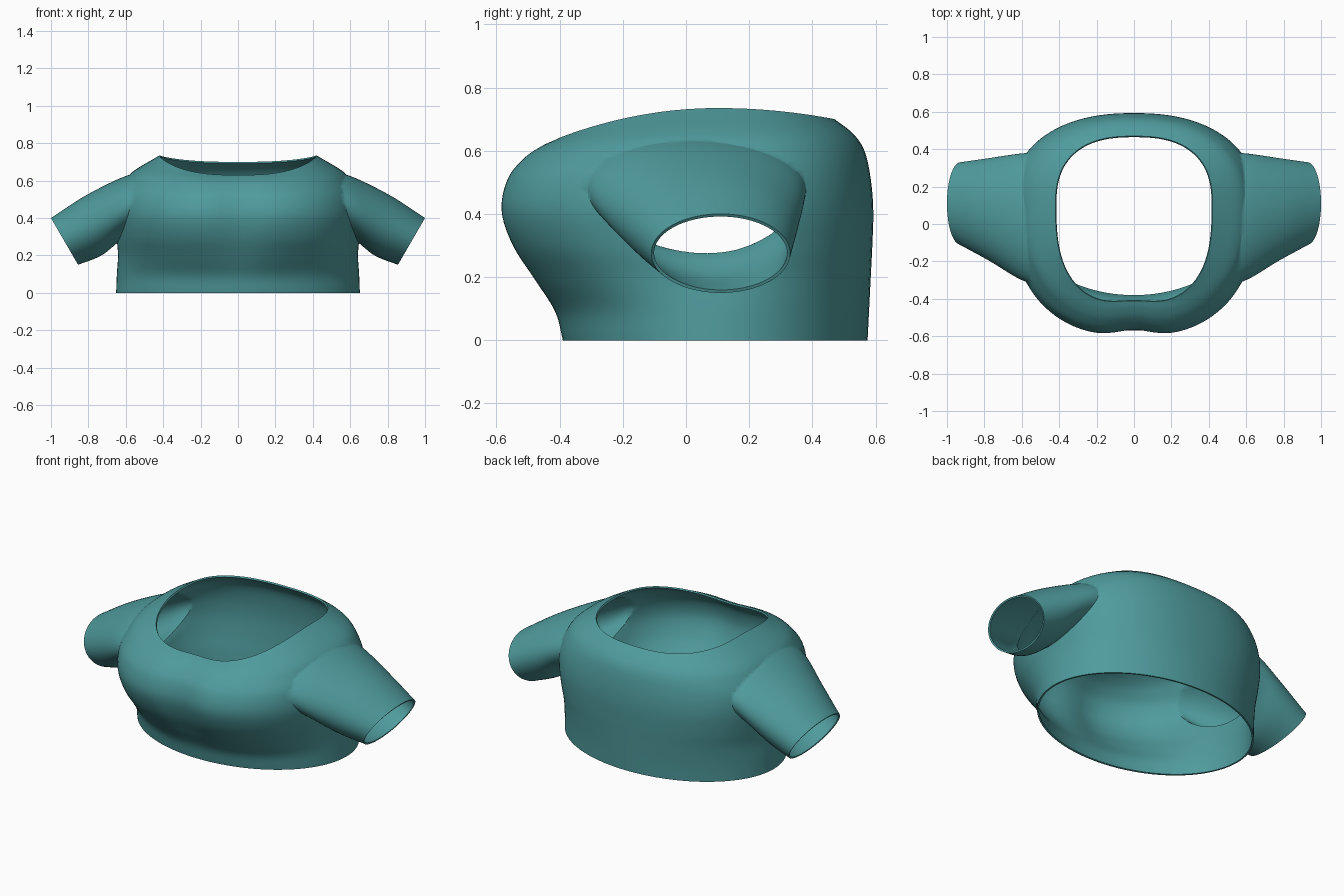
import bpy, bmesh
from math import sin, cos, pi, exp, radians

if "Cube" in bpy.data.objects:
    bpy.data.objects.remove(bpy.data.objects["Cube"])

SEG = 96
fabric = bpy.data.materials.new("teal_fabric")
fabric.diffuse_color = (0.08, 0.33, 0.34, 1)
fabric.use_nodes = True
fabric.node_tree.nodes["Principled BSDF"].inputs["Base Color"].default_value = fabric.diffuse_color
cap_marker = bpy.data.materials.new("cap_marker")


def spline(rows, steps):
    """Catmull-Rom interpolation through rows of parameters."""
    ext = [[2 * a - b for a, b in zip(rows[0], rows[1])]] + list(rows)
    ext.append([2 * a - b for a, b in zip(rows[-1], rows[-2])])
    out = []
    for i in range(1, len(ext) - 2):
        for s in range(steps):
            t = s / steps
            out.append([0.5 * (2 * b + (c - a) * t + (2 * a - 5 * b + 4 * c - d) * t * t
                               + (3 * b - a - 3 * c + d) * t ** 3)
                        for a, b, c, d in zip(*ext[i - 1:i + 3])])
    return out + [list(rows[-1])]


def loft(name, rings):
    """Closed tube through rings; end caps get material slot 1."""
    bm = bmesh.new()
    vr = [[bm.verts.new(p) for p in r] for r in rings]
    for a, b in zip(vr, vr[1:]):
        for i in range(SEG):
            j = (i + 1) % SEG
            bm.faces.new((a[i], a[j], b[j], b[i]))
    for r in (vr[0], vr[-1]):
        mid = bm.verts.new(sum((v.co for v in r), r[0].co * 0) / SEG)
        for i in range(SEG):
            bm.faces.new((r[i], r[(i + 1) % SEG], mid)).material_index = 1
    bmesh.ops.recalc_face_normals(bm, faces=bm.faces)
    me = bpy.data.meshes.new(name)
    bm.to_mesh(me)
    bm.free()
    me.materials.append(fabric)
    me.materials.append(cap_marker)
    ob = bpy.data.objects.new(name, me)
    bpy.context.collection.objects.link(ob)
    return ob


def spow(v, e):
    return abs(v) ** e * (1 if v >= 0 else -1)


def body_ring(p):
    zs, zf, zb, a, yf, yb, n, dip = p
    ring = []
    for i in range(SEG):
        t = 2 * pi * (i + 0.5) / SEG
        nn = n if sin(t) < 0 else 2 + (n - 2) * 0.75
        x, s = a * spow(cos(t), 2 / nn), spow(sin(t), 2 / nn)
        yc = 0.1
        y = yc + (s * (yb - yc) if s > 0 else s * (yc - yf))
        z = zs + ((zb if s > 0 else zf) - zs) * s * s
        if s < 0:
            y += dip * exp(-(x / 0.13) ** 2)
        ring.append((x, y, z))
    return ring


# Torso: side z, front z, back z, half width, front y, back y, squareness, centre dip
torso = [(0, 0, 0, .652, -.39, .575, 2.0, 0),
         (.10, .09, .10, .648, -.417, .58, 2.05, .003),
         (.20, .19, .20, .642, -.49, .585, 2.2, .015),
         (.30, .30, .30, .65, -.565, .59, 2.35, .03),
         (.41, .41, .41, .66, -.602, .593, 2.4, .037),
         (.51, .51, .51, .65, -.582, .585, 2.4, .033),
         (.585, .575, .60, .615, -.53, .565, 2.4, .028),
         (.65, .612, .655, .56, -.475, .528, 2.5, .025),
         (.735, .63, .70, .42, -.43, .47, 2.7, .02)]
top = loft("crop_top", [body_ring(p) for p in spline(torso, 6)])

# Sleeves: upper x z, lower x z, front y, back y
sleeve = [(.50, .65, .48, .36, -.34, .385),
          (.62, .617, .62, .285, -.29, .375),
          (.82, .517, .73, .20, -.195, .352),
          (1.0, .40, .855, .15, -.11, .33)]


def sleeve_ring(p, side):
    xt, zt, xb, zb, yf, yb = p
    ring = []
    for i in range(SEG):
        c, s = cos(2 * pi * i / SEG), sin(2 * pi * i / SEG)
        ring.append((side * ((xt + xb) / 2 + c * (xt - xb) / 2),
                     (yf + yb) / 2 + s * (yb - yf) / 2,
                     (zt + zb) / 2 + c * (zt - zb) / 2))
    return ring


bpy.context.view_layer.objects.active = top
top.select_set(True)
for side in (1, -1):
    arm = loft("sleeve", [sleeve_ring(p, side) for p in spline(sleeve, 6)])
    mod = top.modifiers.new("join_sleeve", 'BOOLEAN')
    mod.operation, mod.solver, mod.object = 'UNION', 'EXACT', arm
    bpy.ops.object.modifier_apply(modifier=mod.name)
    bpy.data.objects.remove(arm)

# Open the neck, hem and cuffs
bm = bmesh.new()
bm.from_mesh(top.data)
bmesh.ops.delete(bm, geom=[f for f in bm.faces if f.material_index == 1], context='FACES')
bmesh.ops.remove_doubles(bm, verts=bm.verts, dist=0.0005)
bm.to_mesh(top.data)
bm.free()
top.data.materials.pop(index=1)

# Cloth thickness
mod = top.modifiers.new("thickness", 'SOLIDIFY')
mod.thickness, mod.offset = 0.01, -1
bpy.ops.object.modifier_apply(modifier=mod.name)
bpy.ops.object.shade_smooth_by_angle(angle=radians(50))
